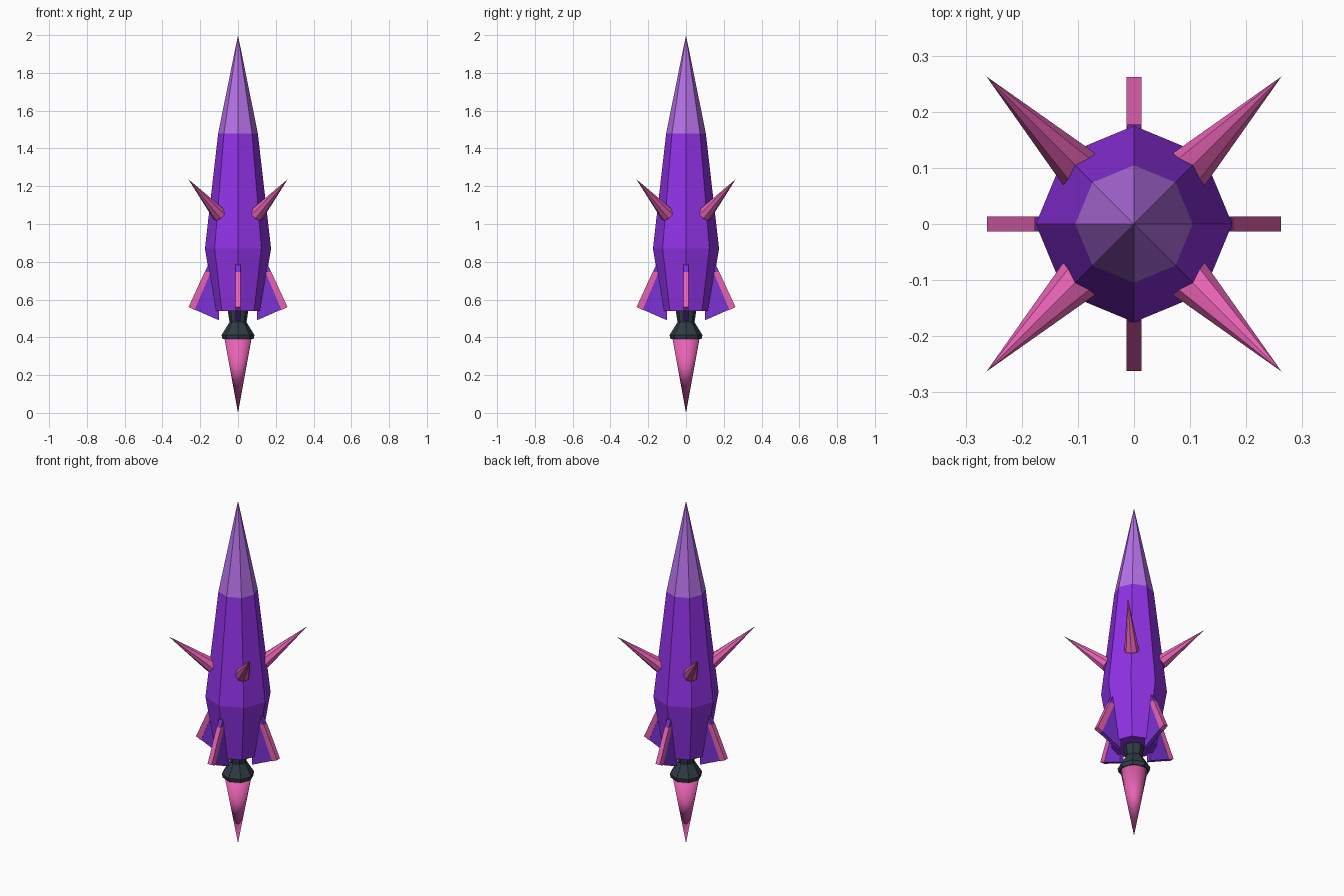
import bpy, bmesh, math
from mathutils import Vector, Matrix

if "Cube" in bpy.data.objects:
    bpy.data.objects.remove(bpy.data.objects["Cube"])


def material(name, hex_code):
    m = bpy.data.materials.new(name)
    srgb = [int(hex_code[i:i + 2], 16) / 255 for i in (0, 2, 4)]
    m.diffuse_color = [c / 12.92 if c < 0.04045 else ((c + 0.055) / 1.055) ** 2.4 for c in srgb] + [1]
    m.use_nodes = True
    m.node_tree.nodes["Principled BSDF"].inputs["Base Color"].default_value = m.diffuse_color
    return m


PURPLE = material("hull_purple", "9333EA")
LILAC = material("nose_lilac", "B973EB")
VIOLET = material("fin_violet", "7C32D6")
PINK = material("hot_pink", "FF6EC7")
SLATE = material("dark_slate", "2F3B44")


def finish(name, bm, mat):
    bmesh.ops.recalc_face_normals(bm, faces=bm.faces)
    mesh = bpy.data.meshes.new(name)
    bm.to_mesh(mesh)
    bm.free()
    mesh.materials.append(mat)
    obj = bpy.data.objects.new(name, mesh)
    bpy.context.collection.objects.link(obj)
    return obj


def lathe(name, profile, sides, mat, matrix=Matrix()):
    """Stack rings of (radius, z); a zero radius makes a point."""
    bm = bmesh.new()
    rings = []
    for r, z in profile:
        n = sides if r > 0 else 1
        rings.append([bm.verts.new(matrix @ Vector((r * math.cos(math.tau * i / sides),
                      r * math.sin(math.tau * i / sides), z))) for i in range(n)])
    for a, b in zip(rings, rings[1:]):
        for i in range(sides):
            j = (i + 1) % sides
            quad = [a[i % len(a)], a[j % len(a)], b[j % len(b)], b[i % len(b)]]
            bm.faces.new(list(dict.fromkeys(quad)))
    for ring in (rings[0], rings[-1]):
        if len(ring) > 1:
            bm.faces.new(ring)
    return finish(name, bm, mat)


def plate(name, outline, half, angle, mat):
    """Extrude an (r, z) outline to a slab and turn it about z."""
    bm = bmesh.new()
    face = bm.faces.new([bm.verts.new((r, -half, z)) for r, z in outline])
    ext = bmesh.ops.extrude_face_region(bm, geom=[face])["geom"]
    moved = [v for v in ext if isinstance(v, bmesh.types.BMVert)]
    bmesh.ops.translate(bm, verts=moved, vec=(0, 2 * half, 0))
    bmesh.ops.rotate(bm, verts=bm.verts, matrix=Matrix.Rotation(angle, 3, 'Z'))
    return finish(name, bm, mat)


# Eight-sided hull and nose
lathe("hull", [(0.12, 0.54), (0.175, 0.87), (0.105, 1.48)], 8, PURPLE)
lathe("nose_cone", [(0.105, 1.48), (0, 2.0)], 8, LILAC)

# Engine nozzle and flame
lathe("nozzle", [(0.055, 0.545), (0.045, 0.48), (0.087, 0.412), (0.082, 0.39)], 8, SLATE)
flame = lathe("flame", [(0.072, 0.395), (0, 0)], 32, PINK)
for p in flame.data.polygons:
    p.use_smooth = True

for k in range(4):
    # Fin with a pink leading strip
    turn = k * math.pi / 2
    plate(f"fin_{k}", [(0.137, 0.83), (0.259, 0.56), (0.1, 0.49), (0.1, 0.75)], 0.012, turn, VIOLET)
    plate(f"fin_strip_{k}", [(0.177, 0.745), (0.262, 0.56), (0.23, 0.545), (0.145, 0.745)],
          0.0135, turn, PINK)

    # Spike rising outward on each diagonal
    d = turn + math.pi / 4
    base = Vector((0.14 * math.cos(d), 0.14 * math.sin(d), 1.05))
    tip = Vector((0.372 * math.cos(d), 0.372 * math.sin(d), 1.237))
    axis = tip - base
    place = Matrix.Translation(base) @ axis.to_track_quat('Z', 'Y').to_matrix().to_4x4()
    lathe(f"spike_{k}", [(0.04, 0), (0, axis.length)], 8, PINK, place)
